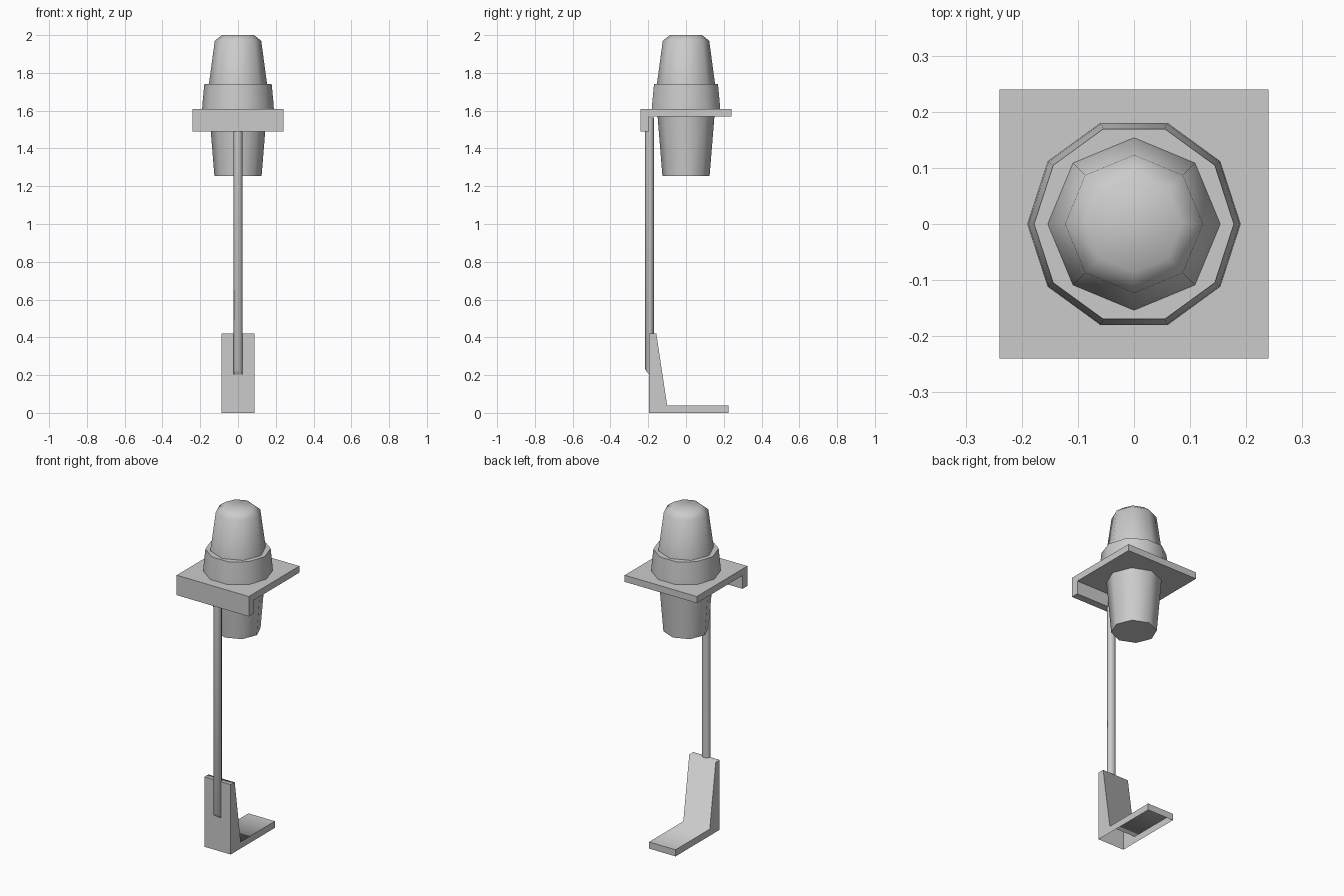
import bpy, bmesh, math
from mathutils import Vector

cube = bpy.data.objects.get("Cube")
if cube:
    bpy.data.objects.remove(cube, do_unlink=True)

grey = bpy.data.materials.new("plain grey")
grey.use_nodes = True
colour = (0.6, 0.6, 0.6, 1)
grey.diffuse_color = colour
grey.node_tree.nodes["Principled BSDF"].inputs["Base Color"].default_value = colour


def finish(name, bm, smooth_angle=None):
    bmesh.ops.recalc_face_normals(bm, faces=bm.faces)
    mesh = bpy.data.meshes.new(name)
    bm.to_mesh(mesh)
    bm.free()
    mesh.materials.append(grey)
    obj = bpy.data.objects.new(name, mesh)
    bpy.context.collection.objects.link(obj)
    if smooth_angle:
        bpy.ops.object.select_all(action='DESELECT')
        obj.select_set(True)
        bpy.context.view_layer.objects.active = obj
        bpy.ops.object.shade_smooth_by_angle(angle=math.radians(smooth_angle))
    return obj


def turned(name, profile, sides, centre_y=0.0, smooth_angle=60):
    """Stack rings of (radius, height) into a capped solid."""
    bm = bmesh.new()
    rings = []
    for r, z in profile:
        angles = [2 * math.pi * i / sides for i in range(sides)]
        rings.append([bm.verts.new((r * math.cos(a), centre_y + r * math.sin(a), z))
                      for a in angles])
    for low, high in zip(rings, rings[1:]):
        for i in range(sides):
            j = (i + 1) % sides
            bm.faces.new((low[i], low[j], high[j], high[i]))
    bm.faces.new(rings[0][::-1])
    bm.faces.new(rings[-1])
    return bm, name, smooth_angle


def extruded(name, profile, half_width, smooth_angle=None, open_bottom=False):
    """Extrude a (y, z) outline across x."""
    bm = bmesh.new()
    face = bm.faces.new([bm.verts.new((-half_width, y, z)) for y, z in profile])
    out = bmesh.ops.extrude_face_region(bm, geom=[face], use_keep_orig=True)
    moved = [v for v in out["geom"] if isinstance(v, bmesh.types.BMVert)]
    bmesh.ops.translate(bm, verts=moved, vec=(2 * half_width, 0, 0))
    bmesh.ops.recalc_face_normals(bm, faces=bm.faces)
    if open_bottom:
        base = [f for f in bm.faces if all(v.co.z < 0.001 for v in f.verts)]
        bmesh.ops.delete(bm, geom=base, context='FACES_ONLY')
    return finish(name, bm, smooth_angle)


# Cups and collar
for bm, name, angle in (
    turned("lower_cup", [(0.125, 1.255), (0.151, 1.575)], 8),
    turned("collar", [(0.19, 1.605), (0.188, 1.64), (0.178, 1.742)], 10),
    turned("upper_cup", [(0.154, 1.74), (0.123, 1.97), (0.085, 2.0)], 8),
):
    finish(name, bm, angle)

# Square plate with a downturned front lip
extruded("plate", [(-0.24, 1.61), (-0.24, 1.49), (-0.195, 1.49),
                   (-0.195, 1.57), (0.24, 1.57), (0.24, 1.61)], 0.24)

# Pole with a slanted lower end
bm, name, angle = turned("pole", [(0.024, 0.2), (0.024, 1.565)], 8, centre_y=-0.193)
for v in bm.verts:
    if v.co.z < 1:
        v.co.z -= 1.3 * (v.co.y + 0.193)
finish(name, bm, angle)

# L-shaped foot, open underneath
extruded("foot", [(-0.195, 0), (-0.195, 0.42), (-0.157, 0.42),
                  (-0.1, 0.04), (0.225, 0.04), (0.225, 0)], 0.088, 85, True)
